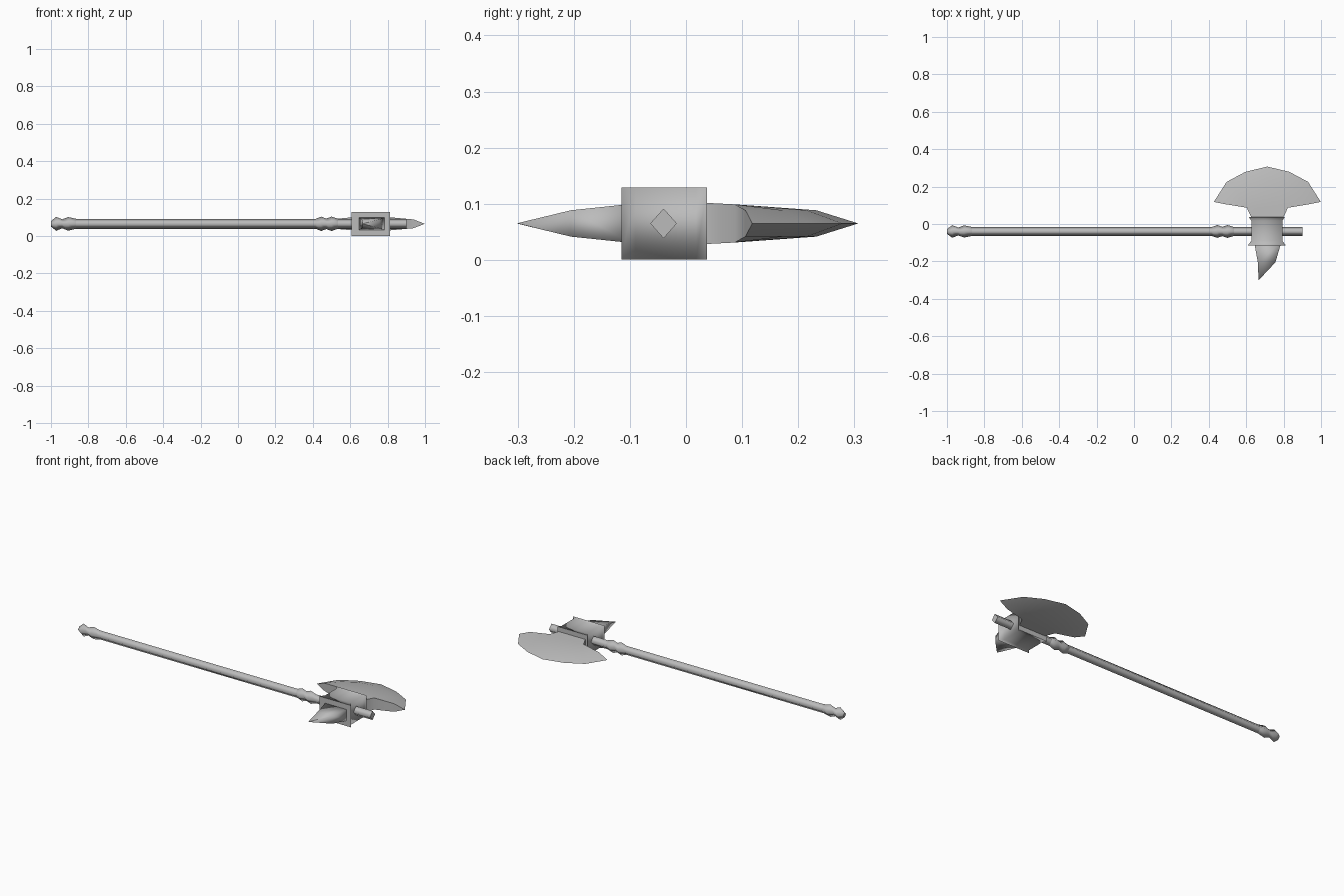
import bpy
import bmesh
import math

cube = bpy.data.objects.get("Cube")
if cube:
    bpy.data.objects.remove(cube, do_unlink=True)

AXIS_Y, AXIS_Z = -0.04, 0.065   # centre line of the shaft
HEAD_X = 0.713                  # centre of the axe head

# One grey steel for everything
steel = bpy.data.materials.new("grey_steel")
steel.use_nodes = True
grey = (0.5, 0.5, 0.5, 1)
steel.diffuse_color = grey
steel.node_tree.nodes["Principled BSDF"].inputs["Base Color"].default_value = grey


def finish(name, bm, sharp_angle):
    """Turn a bmesh into a smooth object with creases above the given angle."""
    bmesh.ops.remove_doubles(bm, verts=bm.verts, dist=0.0001)
    bmesh.ops.recalc_face_normals(bm, faces=bm.faces)
    limit = math.radians(sharp_angle)
    for f in bm.faces:
        f.smooth = True
    for e in bm.edges:
        if len(e.link_faces) == 2 and e.calc_face_angle() > limit:
            e.smooth = False
    mesh = bpy.data.meshes.new(name)
    bm.to_mesh(mesh)
    bm.free()
    mesh.materials.append(steel)
    obj = bpy.data.objects.new(name, mesh)
    bpy.context.collection.objects.link(obj)
    return obj


def loft(name, sections, sharp_angle, flat_caps=True):
    """Skin a list of equal-length point rings and cap both ends."""
    bm = bmesh.new()
    rings = [[bm.verts.new(p) for p in s] for s in sections]
    n = len(rings[0])
    for a, b in zip(rings, rings[1:]):
        for i in range(n):
            j = (i + 1) % n
            bm.faces.new((a[i], a[j], b[j], b[i]))
    for ring in (rings[0], rings[-1]):
        cap = bm.faces.new(ring)
        if flat_caps:
            for e in cap.edges:
                e.smooth = False
    return finish(name, bm, sharp_angle)


def diamond(x, r):
    """Four-sided shaft section, slightly taller than wide."""
    ry, rz = r * 0.93, r * 1.04
    return [(x, AXIS_Y + ry, AXIS_Z), (x, AXIS_Y, AXIS_Z + rz),
            (x, AXIS_Y - ry, AXIS_Z), (x, AXIS_Y, AXIS_Z - rz)]


def block(y, x0, x1, h):
    """Rectangular section across the y direction."""
    return [(x0, y, AXIS_Z - h), (x1, y, AXIS_Z - h),
            (x1, y, AXIS_Z + h), (x0, y, AXIS_Z + h)]


# Shaft, with the ridged pommel and the ridged collar below the head
loft("shaft", [diamond(x, 0.0255) for x in (-0.88, 0.43, 0.90)], 100)
loft("pommel", [diamond(x, r) for x, r in
                ((-1.0, 0.014), (-0.972, 0.036), (-0.94, 0.023),
                 (-0.908, 0.035), (-0.865, 0.0255))], 100)
loft("collar", [diamond(x, r) for x, r in
                ((0.415, 0.0255), (0.445, 0.037), (0.472, 0.027),
                 (0.50, 0.037), (0.535, 0.0255))], 100)

# Socket block, flared sideways at both ends
loft("socket", [block(y, 0.71 - w, 0.71 + w, 0.064) for y, w in
                ((-0.115, 0.102), (-0.09, 0.083), (0.018, 0.083), (0.037, 0.096))], 100)

# Back spike, curving to a point on one side
loft("back_spike", [block(-0.10, 0.643, 0.787, 0.0345), block(-0.205, 0.662, 0.756, 0.0235),
                    block(-0.30, 0.666, 0.667, 0.0005)], 100, False)

# Blade: rows run from the neck to the cutting edge, each given as (offset x, y, half thickness)
COLS = 7
half_edge = [(0.286, 0.118), (0.218, 0.225), (0.117, 0.279), (0.0, 0.307)]
half_bevel = [(0.225, 0.106), (0.165, 0.172), (0.09, 0.215), (0.0, 0.232)]


def mirrored(half, h):
    left = [(-x, y, h) for x, y in half]
    return left + [(x, y, h) for x, y in half[-2::-1]]


def straight(width, y, h):
    return [(width * (2 * i / (COLS - 1) - 1), y, h) for i in range(COLS)]


rows = [straight(0.083, 0.03, 0.037), straight(0.11, 0.087, 0.034),
        mirrored(half_bevel, 0.0235), mirrored(half_edge, 0.0)]
bm = bmesh.new()
sides = [[[bm.verts.new((HEAD_X + x, y, AXIS_Z + s * h)) for x, y, h in row]
          for row in rows] for s in (1, -1)]
for grid in sides:
    for a, b in zip(grid, grid[1:]):
        for i in range(COLS - 1):
            bm.faces.new((a[i], a[i + 1], b[i + 1], b[i]))
# Walls closing the rear outline of the blade and the neck
top, bottom = sides
for c in (0, COLS - 1):
    for k in range(len(rows) - 1):
        bm.faces.new((top[k][c], top[k + 1][c], bottom[k + 1][c], bottom[k][c]))
for i in range(COLS - 1):
    bm.faces.new((top[0][i], top[0][i + 1], bottom[0][i + 1], bottom[0][i]))
bmesh.ops.dissolve_degenerate(bm, dist=0.0001, edges=bm.edges)
finish("blade", bm, 60)
